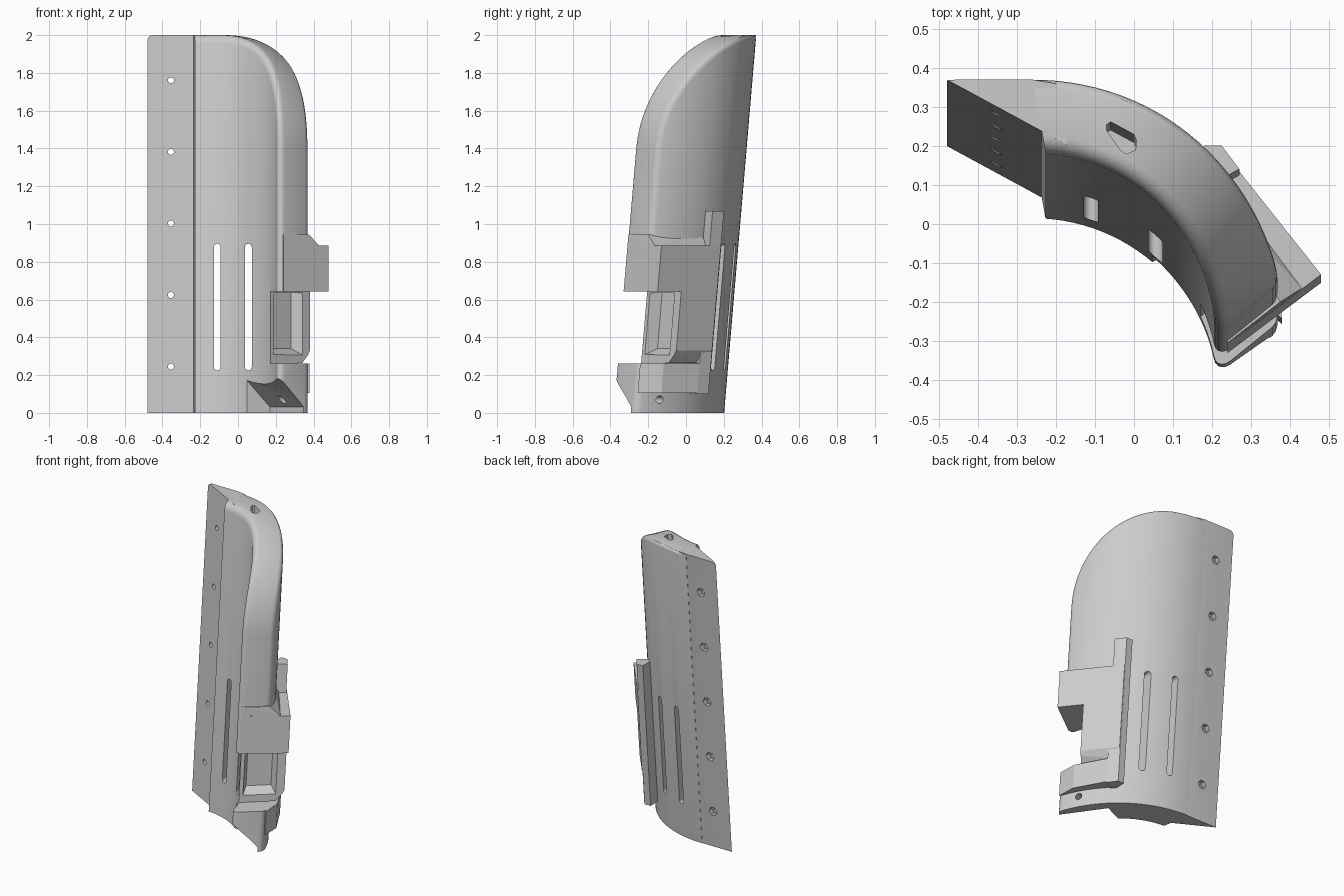
import bpy, bmesh
from math import sin, cos, pi, radians
from mathutils import Vector

if "Cube" in bpy.data.objects:
    bpy.data.objects.remove(bpy.data.objects["Cube"])

LEAN = 0.085            # the whole body leans back with height
CX, CY = -0.26, -0.46   # centre of the curved wall

grey = bpy.data.materials.new("light grey")
grey.use_nodes = True
grey.diffuse_color = (0.6, 0.6, 0.6, 1)
grey.node_tree.nodes["Principled BSDF"].inputs["Base Color"].default_value = (0.6, 0.6, 0.6, 1)


def finish(bm, name):
    for v in bm.verts:
        v.co.y += LEAN * v.co.z
    bmesh.ops.recalc_face_normals(bm, faces=bm.faces)
    mesh = bpy.data.meshes.new(name)
    bm.to_mesh(mesh)
    bm.free()
    mesh.materials.append(grey)
    ob = bpy.data.objects.new(name, mesh)
    bpy.context.collection.objects.link(ob)
    return ob


def hull(name, points):
    bm = bmesh.new()
    for p in points:
        bm.verts.new(p)
    bmesh.ops.convex_hull(bm, input=bm.verts)
    bmesh.ops.delete(bm, geom=[v for v in bm.verts if not v.link_faces], context='VERTS')
    bmesh.ops.dissolve_limit(bm, angle_limit=0.005, verts=bm.verts, edges=bm.edges)
    return finish(bm, name)


def prism(name, outline, low, high):
    return hull(name, [(x, y, z) for x, y in outline for z in (low, high)])


def rod(name, start, end, radius, sides=16):
    a, b = Vector(start), Vector(end)
    side = (b - a).cross(Vector((0, 0, 1))).normalized()
    pts = []
    for i in range(sides):
        t = 2 * pi * i / sides
        off = side * cos(t) * radius + Vector((0, 0, sin(t) * radius))
        pts += [a + off, b + off]
    return hull(name, pts)


def wall_point(u, depth, z):
    inner, outer = radians(7 + 79 * u), radians(16.6 + 73.4 * u)
    a = Vector((cos(inner), sin(inner))) * 0.475
    b = Vector((cos(outer), sin(outer))) * 0.662
    p = a.lerp(b, depth)
    return CX + p.x, CY + p.y, z


# Curved wall: layers from inner to outer face, inset near both faces for rounded rims
def build_wall():
    layers = []
    for i in range(6):
        t = i / 5 * pi / 2
        layers.append((0.22 * (1 - cos(t)), 0.045 * (1 - sin(t))))
    for i in range(4):
        t = i / 3 * pi / 2
        layers.append((0.88 + 0.12 * sin(t), 0.025 * (1 - cos(t))))
    bm = bmesh.new()
    grid = []
    for depth, inset in layers:
        u0 = inset * 1.4
        cols = [(u0 + (0.77 - u0) * (1 - cos(k / 28 * pi / 2)),
                 1.4 + (0.6 - inset) * sin(k / 28 * pi / 2)) for k in range(29)]
        cols += [(0.77 + 0.23 * k / 6, 2 - inset) for k in range(1, 7)]
        grid.append([(bm.verts.new(wall_point(u, depth, 0)),
                      bm.verts.new(wall_point(u, depth, h))) for u, h in cols])
    for row in (grid[0], grid[-1]):
        for a, b in zip(row, row[1:]):
            bm.faces.new((a[0], b[0], b[1], a[1]))
    for r, s in zip(grid, grid[1:]):
        for k in range(len(r) - 1):
            for e in (0, 1):
                bm.faces.new((r[k][e], r[k + 1][e], s[k + 1][e], s[k][e]))
        for k in (0, -1):
            bm.faces.new((r[k][0], r[k][1], s[k][1], s[k][0]))
    return finish(bm, "curved_wall")


wall = build_wall()

# Flat mounting flange with a rounded upper corner
flange_pts = [(x, y, z) for x, y in ((-0.17, 0.032), (-0.2, 0.19), (-0.26, 0.2)) for z in (0, 2)]
flange_pts.append((-0.48, 0.2, 0))
for i in range(6):
    t = i / 5 * pi / 2
    x = -0.45 - 0.03 * cos(t)
    z = 1.97 + 0.03 * sin(t)
    flange_pts += [(x, 0.2, z), (x, 0.2 - (x + 0.48) * 0.542, z)]
flange = hull("mounting_flange", flange_pts)

# Side housing: flat outer plate, bevelled base and sloping top
tip, corner, rear, root = (0.24, -0.385), (0.48, -0.205), (0.23, 0.11), (0.19, 0.10)
low_corner, low_rear = (0.43, -0.24), (0.20, 0.07)
housing = hull("side_housing",
               [(*p, 0.885) for p in (tip, corner, rear, root)]
               + [(*p, 0.33) for p in (corner, rear)]
               + [(*p, 0.265) for p in (tip, low_corner, low_rear, root)])
housing_top = hull("housing_top",
                   [(*p, 0.86) for p in (tip, low_corner, low_rear, (0.2, 0.0))]
                   + [(*p, 0.885) for p in (low_corner, low_rear)]
                   + [(*p, 0.945) for p in (tip, (0.375, -0.28), (0.22, -0.02))])
rear_strip = prism("rear_strip", ((0.18, 0.0), (0.18, 0.11), (0.225, 0.11), (0.27, 0.05)), 0.1, 1.07)
collar = prism("lower_collar", ((0.27, 0.05), (0.225, 0.11), (0.19, 0.0), (0.3, -0.2),
                                (0.379, -0.265), (0.375, -0.14)), 0.105, 0.262)

# Cutters
notch = prism("notch_cutter", ((0.08, -0.338), (0.165, -0.265), (0.38, -0.08), (0.6, 0.109),
                               (0.7, -0.3), (0.25, -0.6)), 0.262, 0.642)
pocket = hull("pocket_cutter",
              [(0.195, -0.26, 0.30), (0.355, -0.122, 0.30), (0.195, -0.26, 0.635), (0.355, -0.122, 0.635),
               (0.165, -0.18, 0.34), (0.28, -0.08, 0.34), (0.165, -0.18, 0.635), (0.28, -0.08, 0.635)])
foot = hull("foot_cutter",
            [(-0.02, -0.129, z) for z in (-0.1, 0.18)] + [(0.0, -0.55, z) for z in (-0.1, 0.18)]
            + [(0.04, -0.10, 0.18), (0.28, -0.475, 0.18)]
            + [(x, y, z) for x, y in ((0.17, -0.04), (0.42, -0.395)) for z in (-0.1, 0.03)])
foot_hole = rod("foot_hole_cutter", (0.46, -0.07, 0.07), (0.15, -0.24, 0.07), 0.021)
teardrop = prism("cable_hole_cutter", ((-0.07, 0.085), (-0.06, 0.092), (0.0, 0.06), (0.006, 0.045),
                                       (0.004, 0.02), (-0.02, 0.01), (-0.035, 0.02), (-0.07, 0.07)), 1.75, 2.1)
slots = []
for x in (-0.11, 0.055):
    pts = []
    for z, s in ((0.243, -1), (0.878, 1)):
        for i in range(9):
            t = pi * i / 8
            pts += [(x + 0.018 * cos(t), y, z + s * 0.018 * sin(t)) for y in (-0.3, 0.35)]
    slots.append(hull("slot_cutter", pts))
screws = []
for i in range(5):
    z = 0.245 + 0.379 * i
    screws.append(rod("screw_cutter", (-0.355, 0.0, z), (-0.355, 0.3, z), 0.016))
    screws.append(rod("nut_cutter", (-0.355, 0.17, z), (-0.355, 0.3, z), 0.03, 6))


def carve(ob, cutters):
    for c in cutters:
        m = ob.modifiers.new("cut", 'BOOLEAN')
        m.operation, m.solver, m.object = 'DIFFERENCE', 'EXACT', c
    bpy.context.view_layer.update()
    graph = bpy.context.evaluated_depsgraph_get()
    mesh = bpy.data.meshes.new_from_object(ob.evaluated_get(graph))
    ob.modifiers.clear()
    ob.data = mesh


carve(wall, [notch, pocket, foot, foot_hole, teardrop] + slots)
carve(flange, screws)
carve(housing, [notch, pocket])
carve(collar, [foot, foot_hole])
for c in [notch, pocket, foot, foot_hole, teardrop] + slots + screws:
    bpy.data.objects.remove(c)

# Smooth the curved surfaces, keep hard edges
bpy.ops.object.select_all(action='DESELECT')
for ob in (wall, flange):
    ob.select_set(True)
bpy.context.view_layer.objects.active = wall
bpy.ops.object.shade_smooth_by_angle(angle=radians(30))
